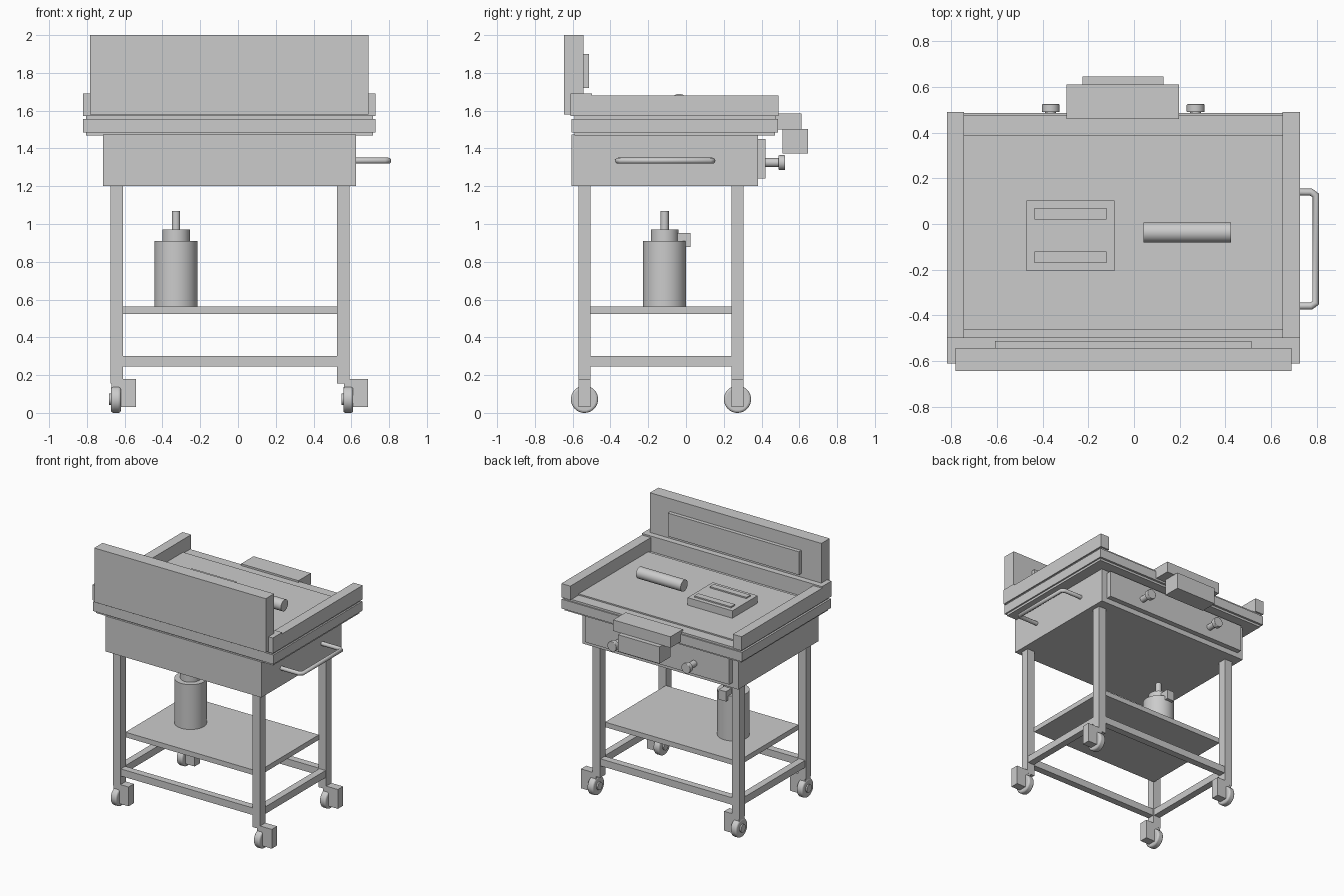
import bpy, math

if "Cube" in bpy.data.objects:
    bpy.data.objects.remove(bpy.data.objects["Cube"])


def box(name, x, y, z):
    """Axis-aligned box from (min, max) ranges."""
    bpy.ops.mesh.primitive_cube_add(size=1, location=[sum(r) / 2 for r in (x, y, z)])
    o = bpy.context.object
    o.name = name
    o.scale = [r[1] - r[0] for r in (x, y, z)]
    bpy.ops.object.transform_apply(location=False, rotation=False, scale=True)
    return o


def cyl(name, axis, a, b, centre, r, bevel=0):
    """Cylinder along an axis from a to b; centre gives the other two coordinates."""
    loc = list(centre)
    i = 'xyz'.index(axis)
    loc.insert(i, (a + b) / 2)
    rot = [(0, math.pi / 2, 0), (math.pi / 2, 0, 0), (0, 0, 0)][i]
    bpy.ops.mesh.primitive_cylinder_add(vertices=40, radius=r, depth=b - a, location=loc, rotation=rot)
    o = bpy.context.object
    o.name = name
    if bevel:
        m = o.modifiers.new("round", 'BEVEL')
        m.width, m.segments, m.limit_method = bevel, 3, 'ANGLE'
    bpy.ops.object.shade_smooth_by_angle(angle=math.radians(35))
    return o


# Cabinet body and rear control panel
box("body", (-.715, .625), (-.605, .38), (1.2, 1.475))
box("control_panel", (-.665, .575), (.375, .42), (1.24, 1.45))
for n, x in (("left", -.365), ("right", .27)):
    cyl(f"knob_stem_{n}", 'y', .41, .495, (x, 1.325), .024)
    cyl(f"knob_{n}", 'y', .49, .525, (x, 1.325), .039, .004)

# Layered worktop
box("worktop_lower", (-.805, .715), (-.59, .47), (1.468, 1.487))
box("worktop", (-.82, .727), (-.605, .487), (1.485, 1.557))
box("worktop_upper", (-.805, .715), (-.59, .477), (1.555, 1.572))
box("cooking_plate", (-.745, .65), (-.465, .39), (1.565, 1.582))

# Raised rails and splash guard
box("side_rail_left", (-.82, -.745), (-.5, .49), (1.58 - .008, 1.68))
box("side_rail_right", (.65, .727), (-.5, .49), (1.58 - .008, 1.68))
box("front_rail", (-.82, .727), (-.612, -.497), (1.58 - .008, 1.692))
box("splash_guard", (-.783, .69), (-.645, -.543), (1.58, 2.0))
box("splash_guard_inset", (-.61, .515), (-.55, -.513), (1.72, 1.9))

# Items on the plate
box("press_block", (-.47, -.085), (-.207, .103), (1.575, 1.64))
for n, y in (("front", -.145), ("rear", .045)):
    box(f"press_bar_{n}", (-.435, -.12), (y - .025, y + .025), (1.635, 1.65))
cyl("roller", 'x', .042, .425, (-.037, 1.645), .044)

# Rear grease tray
box("tray_shelf", (-.295, .197), (.46, .612), (1.5, 1.586))
box("tray_cup", (-.225, .13), (.512, .647), (1.372, 1.502))

# Side handle
cu = bpy.data.curves.new("side_handle", 'CURVE')
cu.dimensions = '3D'
cu.bevel_depth, cu.bevel_resolution, cu.use_fill_caps = .016, 4, True
path = [(.61, .14), (.775, .14), (.797, .125), (.797, -.345), (.775, -.36), (.61, -.36)]
sp = cu.splines.new('POLY')
sp.points.add(len(path) - 1)
for p, (x, y) in zip(sp.points, path):
    p.co = (x, y, 1.335, 1)
bpy.context.collection.objects.link(bpy.data.objects.new("side_handle", cu))

# Legs with casters
for sx, lx, wx in (("left", -.6425, -.645), ("right", .557, .585)):
    for sy, y in (("front", -.5375), ("rear", .2725)):
        t = f"{sy}_{sx}"
        box(f"leg_{t}", (lx - .0325, lx + .0325), (y - .0325, y + .0325), (.155, 1.21))
        box(f"caster_fork_{t}", (wx - .025, wx + .104), (y - .032, y + .032), (.03, .18))
        cyl(f"caster_wheel_{t}", 'x', wx - .027, wx + .025, (y, .072), .072, .012)
        cyl(f"caster_hub_{t}", 'x', wx - .038, wx, (y, .072), .03)

# Lower frame and shelf
for n, y in (("front", -.5375), ("rear", .2725)):
    box(f"stretcher_{n}", (-.61, .525), (y - .027, y + .027), (.245, .3))
for n, x in (("left", -.6425), ("right", .557)):
    box(f"stretcher_{n}", (x - .027, x + .027), (-.505, .24), (.245, .3))
box("shelf", (-.613, .527), (-.505, .24), (.523, .562))

# Gas bottle
c = (-.328, -.113)
cyl("bottle", 'z', .56, .91, c, .114)
cyl("bottle_collar", 'z', .905, .972, c, .073)
cyl("bottle_stem", 'z', .965, 1.07, c, .022)
box("bottle_valve", (-.36, -.296), (-.045, .025), (.877, .953))
